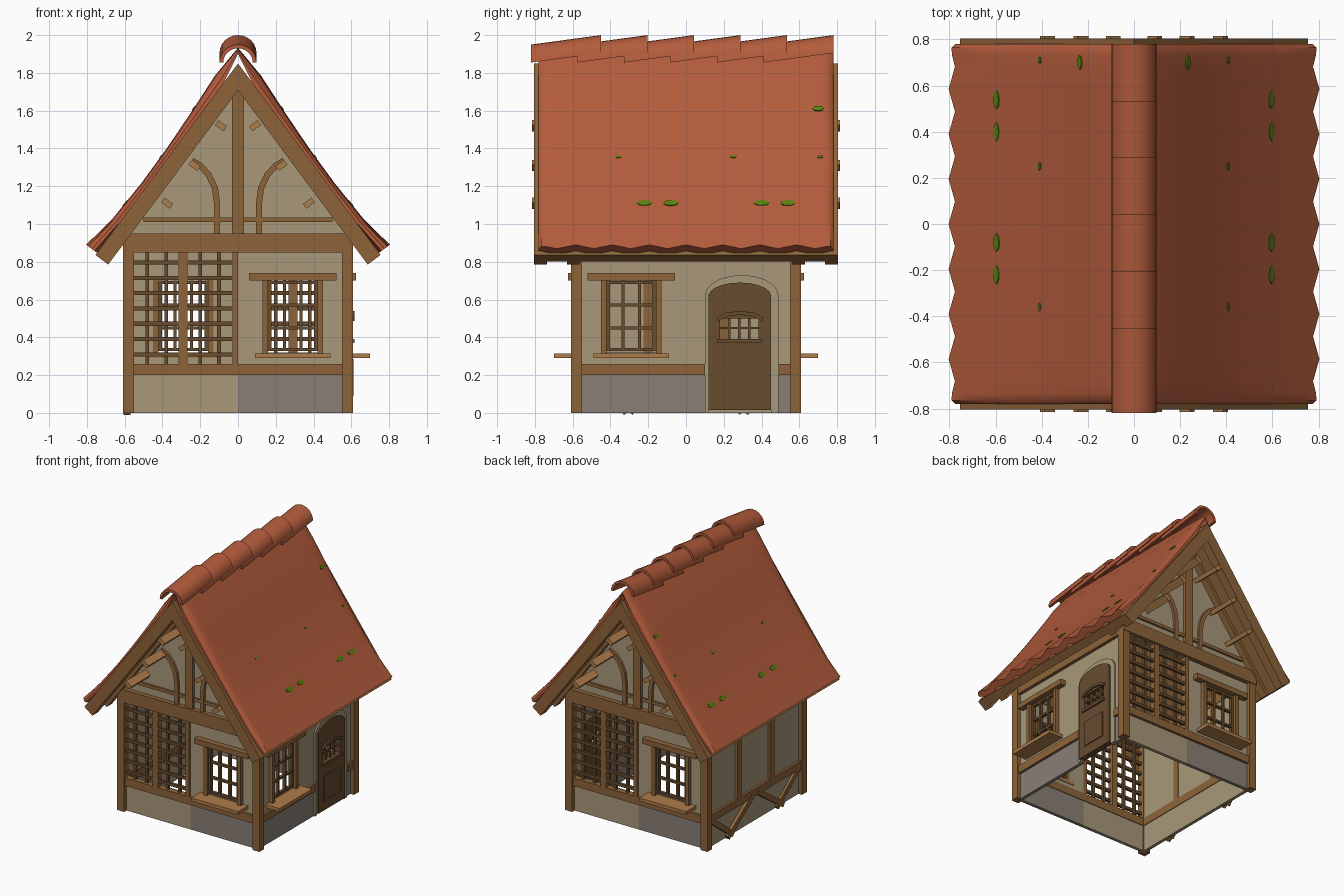
import bpy, bmesh, math
from mathutils import Matrix, Vector

if "Cube" in bpy.data.objects:
    bpy.data.objects.remove(bpy.data.objects["Cube"])


def mat(name, r, g, b):
    m = bpy.data.materials.new(name)
    m.diffuse_color = (r, g, b, 1)
    m.use_nodes = True
    m.node_tree.nodes["Principled BSDF"].inputs["Base Color"].default_value = m.diffuse_color
    return m


TILE = mat("roof tile red", .456, .107, .045)
PLASTER = mat("plaster tan", .392, .314, .195)
STONE = mat("foundation gray", .254, .216, .181)
TIMBER = mat("timber brown", .27, .127, .042)
DARK = mat("dark wood", .138, .072, .028)
LIGHT = mat("light wood", .429, .205, .07)
MOSS = mat("moss green", .098, .223, .004)


def finish(name, bm, m, smooth=False):
    bmesh.ops.recalc_face_normals(bm, faces=bm.faces)
    me = bpy.data.meshes.new(name)
    bm.to_mesh(me)
    bm.free()
    me.materials.append(m)
    if smooth:
        me.shade_smooth()
        me.set_sharp_from_angle(angle=math.radians(35))
    ob = bpy.data.objects.new(name, me)
    bpy.context.collection.objects.link(ob)


# Outline (u right, z up) extruded outward from o0 to o1 on side k:
# 0 front, 1 right, 2 back, 3 left
def prism(name, m, pts, o0, o1, k=0):
    bm = bmesh.new()
    f = bm.faces.new([bm.verts.new((u, -o0, z)) for u, z in pts])
    r = bmesh.ops.extrude_face_region(bm, geom=[f])
    vs = [v for v in r["geom"] if isinstance(v, bmesh.types.BMVert)]
    bmesh.ops.translate(bm, verts=vs, vec=(0, o0 - o1, 0))
    bm.transform(Matrix.Rotation(k * math.pi / 2, 4, 'Z'))
    finish(name, bm, m)


def box(name, m, u0, u1, z0, z1, o0, o1, k=0):
    prism(name, m, [(u0, z0), (u1, z0), (u1, z1), (u0, z1)], o0, o1, k)


# Constant-width strip along a path
def band(name, m, path, w, o0, o1, k=0):
    a, b = [], []
    for i, p in enumerate(path):
        d = Vector(path[min(i + 1, len(path) - 1)]) - Vector(path[max(i - 1, 0)])
        n = Vector((-d.y, d.x)).normalized() * w / 2
        a.append(Vector(p) + n)
        b.append(Vector(p) - n)
    prism(name, m, a + b[::-1], o0, o1, k)


def wall(m, u0, u1, z0, z1, k):
    box("wall", m, u0, u1, z0, z1, .555, .58, k)


# Open mullioned window with lintel and deep sill
def window(c, k):
    for s in (-1, 1):
        box("window_jamb", TIMBER, *sorted((c + s * .13, c + s * .16)), .31, .71, .55, .61, k)
        box("sash_stile", DARK, *sorted((c + s * .112, c + s * .132)), .33, .70, .56, .59, k)
        box("window_bar", DARK, c + s * .043 - .008, c + s * .043 + .008, .33, .70, .562, .585, k)
    for z in (.335, .45, .57, .69):
        box("window_rail", DARK, c - .13, c + .13, z - .008, z + .008, .562, .585, k)
    box("window_lintel", TIMBER, c - .232, c + .232, .70, .74, .57, .625, k)
    box("window_sill", LIGHT, c - .20, c + .20, .29, .315, .55, .70, k)
    wall(PLASTER, c - .145, c + .145, .2, .32, k)
    wall(PLASTER, c - .145, c + .145, .70, .93, k)


# Roof lines: straight underside, slightly sagging top
N = Vector((.802, 0, .597))
def slope(d):
    return [(0, 1.85), (.755, .836), (.755 - N.x * d, .836 - N.z * d), (0, 1.85 - 1.675 * d)]


def flip(pts, s):
    return [(s * u, z) for u, z in pts]


# Front and back gable walls (the back is the front turned half round)
for k in (0, 2):
    wall(PLASTER, -.57, 0, 0, .2, k)
    wall(STONE, 0, .57, 0, .2, k)
    wall(PLASTER, 0, .145, .2, .9, k)
    wall(PLASTER, .435, .57, .2, .9, k)
    window(.29, k)
    prism("gable_wall", PLASTER, [(-.6, .85), (.6, .85), (.6, .944), (0, 1.75), (-.6, .944)], .555, .58, k)
    box("sill_beam", TIMBER, -.56, .56, .2, .26, .55, .60, k)
    box("tie_beam", TIMBER, -.61, .61, .85, .95, .55, .615, k)
    box("king_post", TIMBER, -.033, .033, .95, 1.71, .56, .605, k)
    box("gable_rail", TIMBER, -.5, .5, 1.01, 1.035, .56, .595, k)
    # Lattice
    box("middle_post", TIMBER, -.03, 0, .26, .85, .55, .60, k)
    box("lattice_post", TIMBER, -.315, -.268, .26, .85, .555, .60, k)
    for u in (-.48, -.38, -.20, -.10):
        box("lattice_upright", DARK, u - .01, u + .01, .26, .85, .56, .58, k)
    for i in range(7):
        z = .31 + i * .081
        box("lattice_bar", DARK, -.55, -.03, z - .011, z + .011, .575, .595, k)
    for s in (-1, 1):
        band("curved_brace", TIMBER, flip([(.11, .95), (.11, 1.1), (.122, 1.19), (.155, 1.26),
             (.2, 1.31), (.245, 1.335)], s), .032, .56, .6, k)
        prism("barge_board", TIMBER, flip(slope(.085), s), .735, .805, k)
        prism("end_rafter", TIMBER, flip(slope(.085), s), .565, .63, k)
        # Purlin ends, square to the slope
        for u, z in ((.09, 1.52), (.23, 1.31), (.375, 1.11)):
            c, n, t = Vector((u, z)), Vector((.802, .597)) * .028, Vector((.597, -.802)) * .016
            prism("purlin", LIGHT, flip([c + n + t, c + n - t, c - n - t, c - n + t], s), .56, .815, k)

# Corner posts
for k in range(4):
    box("corner_post", TIMBER, .55, .61, 0, .9, .55, .61, k)
for k in (1, 3):
    box("wall_plate", TIMBER, -.56, .56, .84, .92, .55, .605, k)

# Right wall with window and door opening
wall(STONE, -.57, .12, 0, .2, 1)
wall(STONE, .45, .57, 0, .2, 1)
wall(PLASTER, -.57, -.435, .2, .93, 1)
wall(PLASTER, -.145, .12, .2, .93, 1)
wall(PLASTER, .12, .45, .64, .93, 1)
wall(PLASTER, .45, .57, .2, .93, 1)
window(-.29, 1)
box("sill_beam", TIMBER, -.56, .10, .2, .26, .55, .60, 1)
box("sill_beam", TIMBER, .49, .56, .2, .26, .55, .60, 1)


def arch(c, hw, z, h, n=10):
    return [(c + hw * math.cos(math.pi * i / n), z + h * math.sin(math.pi * i / n)) for i in range(n + 1)]


# Door: arched surround, frame around a small barred light, raised panel
prism("door_surround", PLASTER, [(.49, 0)] + arch(.295, .195, .62, .11) + [(.10, 0), (.12, 0)]
      + arch(.285, .165, .62, .07)[::-1] + [(.45, 0)], .57, .592, 1)
box("door_lower", DARK, .12, .45, .015, .39, .56, .605, 1)
box("door_stile", DARK, .12, .18, .39, .63, .56, .605, 1)
box("door_stile", DARK, .385, .45, .39, .63, .56, .605, 1)
prism("door_top", DARK, [(.385, .50), (.45, .50)] + arch(.285, .165, .62, .07) + [(.12, .50), (.18, .50)], .56, .605, 1)
box("door_panel", DARK, .185, .38, .09, .285, .60, .612, 1)
box("door_ledge", DARK, .165, .40, .37, .39, .60, .618, 1)
band("door_hood", DARK, [(.165, .495), (.21, .52), (.285, .53), (.36, .52), (.405, .495)], .02, .60, .618, 1)
for u in (.23, .2825, .335):
    box("door_bar", DARK, u - .006, u + .006, .39, .51, .57, .595, 1)
box("door_bar", DARK, .18, .385, .444, .456, .57, .595, 1)

# Left wall with studs and low zigzag braces
wall(PLASTER, -.57, .57, 0, .93, 3)
box("sill_beam", TIMBER, -.56, .56, .2, .26, .55, .60, 3)
for s in (-1, 1):
    box("wall_stud", TIMBER, s * .2 - .025, s * .2 + .025, .26, .85, .55, .60, 3)
    band("foot_brace", TIMBER, [(s * .55, .22), (s * .27, .005)], .04, .57, .60, 3)
    band("foot_brace", TIMBER, [(s * .03, .22), (s * .34, .005)], .04, .57, .605, 3)

# Tiled roof slopes: rounded verges and a rippled eave
PROFILE = [(0, 1.93), (.12, 1.785), (.25, 1.585), (.375, 1.40), (.51, 1.215), (.66, 1.03), (.79, .88)]
ENDS = [(.78, .35), (.765, .75), (.735, .95)]
COLS = [(-y, f) for y, f in ENDS] + [(i * .0975, 1) for i in range(-7, 8)] + ENDS[::-1]
for s in (-1, 1):
    bm = bmesh.new()
    top, bot = [], []
    for r, (x, z) in enumerate(PROFILE):
        d = (z - 1.85 + 1.343 * x) / 1.675
        amp = .017 if r == 6 else .002
        tr, br = [], []
        for y, f in COLS:
            w = amp * math.cos(2 * math.pi * y / .195)
            base = Vector((x, y, z)) - N * d
            for row, off in ((tr, d * f + w), (br, w if r == 6 else 0)):
                p = base + N * off
                row.append(bm.verts.new((s * max(p.x, 0), p.y, p.z)))
        top.append(tr)
        bot.append(br)
    nr, nc = len(PROFILE), len(COLS)
    for g in (top, bot):
        for i in range(nr - 1):
            for j in range(nc - 1):
                bm.faces.new((g[i][j], g[i + 1][j], g[i + 1][j + 1], g[i][j + 1]))
    for i in range(nr - 1):
        for j in (0, nc - 1):
            bm.faces.new((top[i][j], top[i + 1][j], bot[i + 1][j], bot[i][j]))
    for j in range(nc - 1):
        for i in (0, nr - 1):
            bm.faces.new((top[i][j], top[i][j + 1], bot[i][j + 1], bot[i][j]))
    finish("roof_slope", bm, TILE, True)
    prism("roof_deck", TIMBER, flip(slope(.06), s), -.78, .78)
    # Moss patches
    for y, z, a in ((-.22, 1.11, .04), (-.08, 1.11, .04), (.40, 1.11, .04), (.54, 1.11, .04),
                    (-.36, 1.355, .017), (.25, 1.355, .017), (.71, 1.355, .015), (.70, 1.61, .03)):
        for (x0, z0), (x1, z1) in zip(PROFILE, PROFILE[1:]):
            if z1 <= z <= z0:
                x = x0 + (x1 - x0) * (z0 - z) / (z0 - z1)
                t = Vector((x1 - x0, 0, z1 - z0)).normalized()
        bm = bmesh.new()
        rings = []
        for h in (-.003, .005):
            ps = [Vector((x, y, z)) + N * h + Vector((0, a * math.cos(q * math.pi / 4), 0))
                  + t * (min(a * .5, .018) * math.sin(q * math.pi / 4)) for q in range(8)]
            rings.append([bm.verts.new((s * p.x, p.y, p.z)) for p in ps])
            bm.faces.new(rings[-1])
        for q in range(8):
            bm.faces.new((rings[0][q], rings[0][q - 1], rings[1][q - 1], rings[1][q]))
        finish("moss_patch", bm, MOSS)

# Overlapping half-round ridge tiles, each tilted up toward the back
for i in range(6):
    bm = bmesh.new()
    rings = []
    for y, zc in ((-.82, 1.855), (-.45, 1.905)):
        loop = arch(0, .098, zc, .095, 12) + arch(0, .078, zc, .075, 12)[::-1]
        rings.append([bm.verts.new((u, y + .246 * i, z)) for u, z in loop])
        bm.faces.new(rings[-1])
    for q in range(len(loop)):
        bm.faces.new((rings[0][q], rings[0][q - 1], rings[1][q - 1], rings[1][q]))
    finish("ridge_tile", bm, TILE, True)
